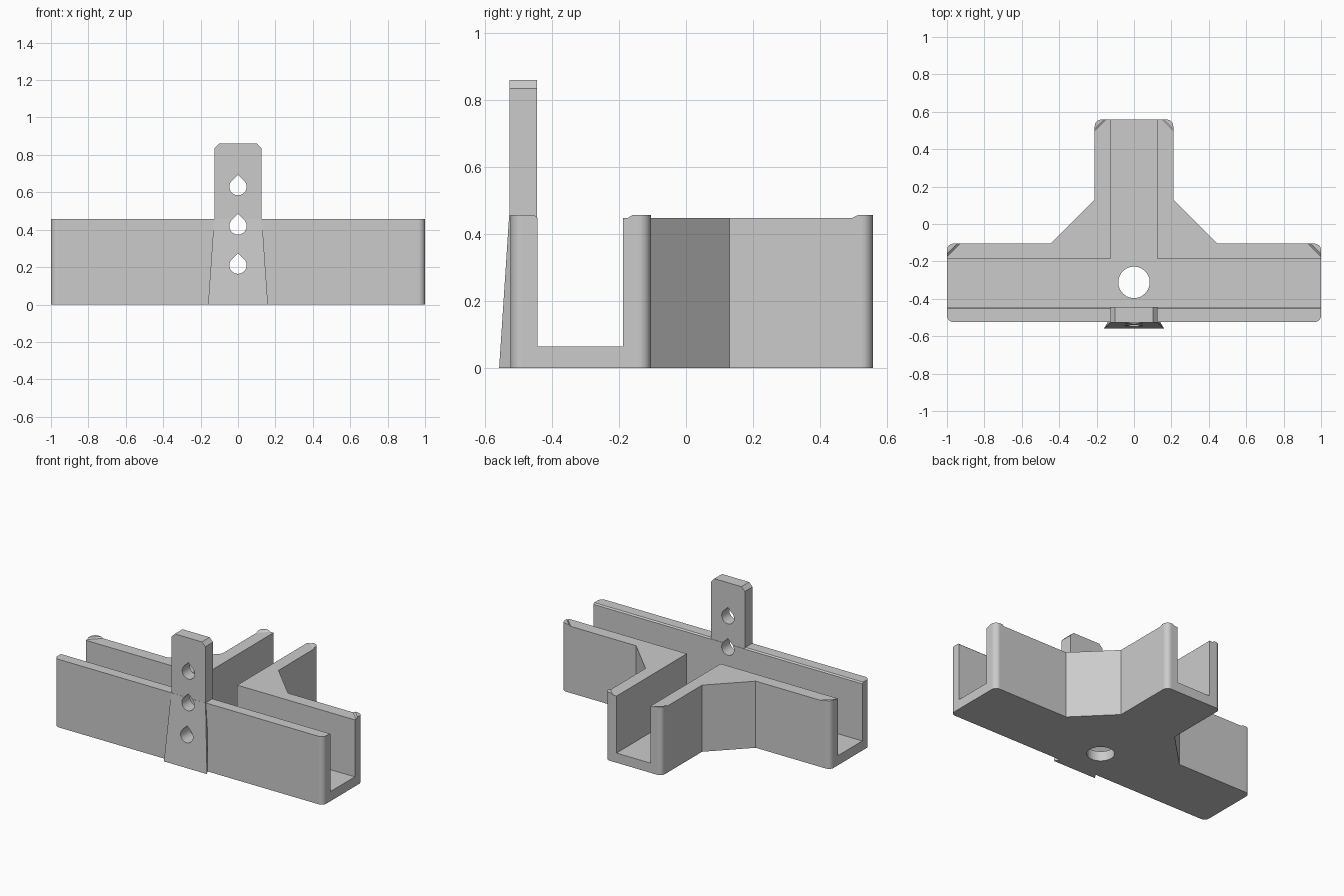
import bpy, bmesh
from math import sin, cos, pi, atan2

if "Cube" in bpy.data.objects:
    bpy.data.objects.remove(bpy.data.objects["Cube"], do_unlink=True)

WALL_FRONT, BACK, TOP = -0.524, 0.558, 0.457
grey = bpy.data.materials.new("plain grey")
grey.use_nodes = True
grey.diffuse_color = (0.6, 0.6, 0.6, 1)
grey.node_tree.nodes["Principled BSDF"].inputs["Base Color"].default_value = (0.6, 0.6, 0.6, 1)


def loft(name, bottom, top):
    """Closed solid between two matching rings of 3D points."""
    bm = bmesh.new()
    a = [bm.verts.new(p) for p in bottom]
    b = [bm.verts.new(p) for p in top]
    bm.faces.new(a)
    bm.faces.new(b)
    for i in range(len(a)):
        j = (i + 1) % len(a)
        bm.faces.new((a[i], a[j], b[j], b[i]))
    bmesh.ops.recalc_face_normals(bm, faces=bm.faces)
    mesh = bpy.data.meshes.new(name)
    bm.to_mesh(mesh)
    bm.free()
    mesh.materials.append(grey)
    obj = bpy.data.objects.new(name, mesh)
    bpy.context.collection.objects.link(obj)
    return obj


def prism(name, outline, z0, z1):
    return loft(name, [(x, y, z0) for x, y in outline], [(x, y, z1) for x, y in outline])


def box(name, x0, x1, y0, y1, z0, z1):
    return prism(name, [(x0, y0), (x1, y0), (x1, y1), (x0, y1)], z0, z1)


def mirrored(half):
    return half + [(-x, y) for x, y in reversed(half)]


def corner(x, y, start, r=0.035, n=10):
    """Quarter-round outline corner at x, y, turning from the start angle."""
    cx = x - r
    cy = y + r if start < 0 else y - r
    return [(cx + r * cos(start + pi / 2 * i / n), cy + r * sin(start + pi / 2 * i / n))
            for i in range(n + 1)]


def combine(target, tool, operation):
    """Apply a boolean and remove the tool."""
    mod = target.modifiers.new("join", "BOOLEAN")
    mod.operation, mod.solver, mod.object = operation, "EXACT", tool
    bpy.context.view_layer.objects.active = target
    bpy.ops.object.modifier_apply(modifier=mod.name)
    bpy.data.objects.remove(tool, do_unlink=True)


# T-shaped body with angled gussets and rounded ends
half = (corner(1.0, WALL_FRONT, -pi / 2) + corner(1.0, -0.105, 0)
        + [(0.445, -0.105), (0.21, 0.13)] + corner(0.21, BACK, 0))
body = prism("tee_bracket", mirrored(half), 0, TOP)


# Lowered wall tops, leaving raised corners and the front rim
def recess(front, arm, stem):
    return mirrored([(1.2, front), (1.2, arm - 1.2), (arm, 0), (0.45, 0), (0.3, 0.15),
                     (0.3, stem - 0.3), (stem - 0.65, 0.65)])


low, high = recess(-0.443, 0.825, 0.705), recess(-0.483, 0.885, 0.78)
combine(body, loft("recess_cutter", [(x, y, 0.448) for x, y in low],
                   [(x, y, 0.484) for x, y in high]), "DIFFERENCE")

# Open channels along both directions
channel = mirrored([(1.2, -0.444), (1.2, -0.188), (0.126, -0.188), (0.126, 0.7)])
combine(body, prism("channel_cutter", channel, 0.065, 0.7), "DIFFERENCE")

# Upright tab with clipped upper corners
tab_outline = mirrored([(0.126, 0.03), (0.126, 0.835), (0.101, 0.861)])
tab = loft("tab", [(x, -0.527, z) for x, z in tab_outline],
           [(x, -0.445, z) for x, z in tab_outline])
combine(body, tab, "UNION")

# Tapered foot on the front of the tab
foot = loft("foot", [(-0.16, -0.558, 0), (0.16, -0.558, 0), (0.126, -0.5, 0), (-0.126, -0.5, 0)],
            [(-0.128, -0.528, TOP), (0.128, -0.528, TOP), (0.126, -0.5, TOP), (-0.126, -0.5, TOP)])
combine(body, foot, "UNION")

# Teardrop holes through the tab
R = 0.046
drop = [(R * cos(a), R * sin(a)) for a in [pi * 0.75 + 1.5 * pi * i / 36 for i in range(37)]]
drop.append((0, R * 2 ** 0.5))
for z in (0.21, 0.42, 0.63):
    combine(body, loft("hole_cutter", [(x, -0.7, z + h) for x, h in drop],
                       [(x, -0.3, z + h) for x, h in drop]), "DIFFERENCE")

# Round hole in the floor
ring = [(0.084 * cos(2 * pi * i / 48), -0.312 + 0.084 * sin(2 * pi * i / 48)) for i in range(48)]
combine(body, prism("floor_hole_cutter", ring, -0.2, 0.3), "DIFFERENCE")
